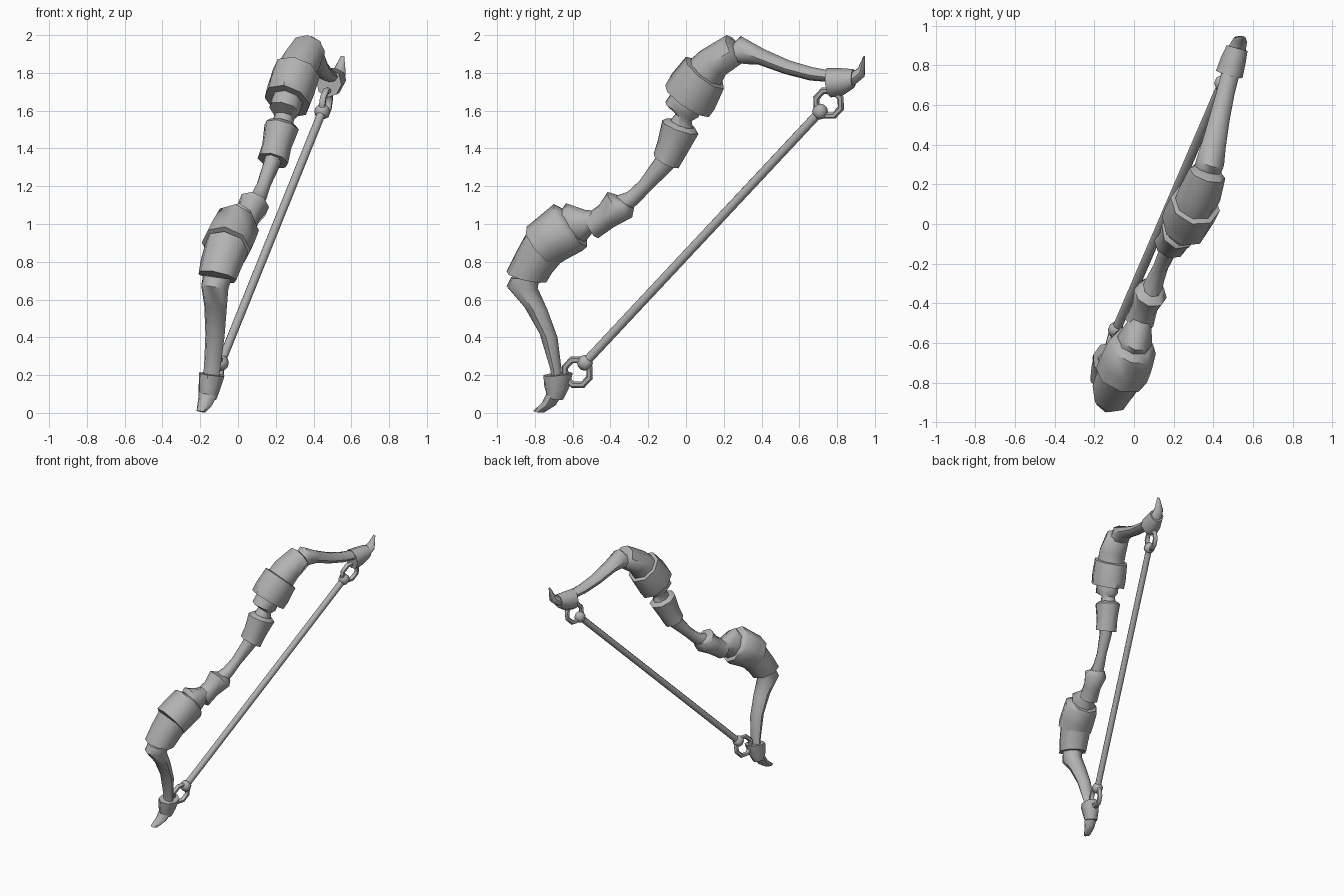
import bpy, bmesh, math
from mathutils import Vector

if "Cube" in bpy.data.objects:
    bpy.data.objects.remove(bpy.data.objects["Cube"])

grey = bpy.data.materials.new("stone grey")
grey.diffuse_color = (0.45, 0.45, 0.45, 1)
grey.use_nodes = True
grey.node_tree.nodes["Principled BSDF"].inputs["Base Color"].default_value = grey.diffuse_color

# The bow lies in one tilted plane; side-profile points are projected onto it
SLOPE_Y, SLOPE_Z, OFFSET = 0.274, 0.147, 0.017
NORMAL = Vector((1, -SLOPE_Y, -SLOPE_Z)).normalized()


def on_plane(y, z):
    return Vector((OFFSET + SLOPE_Y * y + SLOPE_Z * z, y, z))


def finish(name, bm, angle=50):
    bmesh.ops.recalc_face_normals(bm, faces=bm.faces)
    mesh = bpy.data.meshes.new(name)
    bm.to_mesh(mesh)
    bm.free()
    mesh.materials.append(grey)
    obj = bpy.data.objects.new(name, mesh)
    bpy.context.collection.objects.link(obj)
    bpy.ops.object.select_all(action='DESELECT')
    obj.select_set(True)
    bpy.context.view_layer.objects.active = obj
    bpy.ops.object.shade_smooth_by_angle(angle=math.radians(angle))


def bridge(bm, r1, r2):
    n = len(r1)
    for i in range(n):
        bm.faces.new((r1[i], r1[(i + 1) % n], r2[(i + 1) % n], r2[i]))


# Loft through rings: each is outer edge (y, z), inner edge (y, z), half width
def loft(name, rings, sides=8):
    bm = bmesh.new()
    loops = []
    for ay, az, by, bz, w in rings:
        a, b = on_plane(ay, az), on_plane(by, bz)
        mid, u = (a + b) / 2, (b - a) / 2
        loops.append([bm.verts.new(mid + u * math.cos(t) + NORMAL * w * math.sin(t))
                      for t in (math.tau * k / sides for k in range(sides))])
    for r1, r2 in zip(loops, loops[1:]):
        bridge(bm, r1, r2)
    bm.faces.new(loops[0])
    bm.faces.new(loops[-1])
    finish(name, bm)


# Lower end: claw, cap and curved limb
loft("lower_claw", [(-.74, .10, -.655, .10, .05), (-.765, .05, -.69, .04, .04),
                    (-.81, .01, -.75, .003, .025)])
loft("lower_cap", [(-.735, .09, -.65, .07, .05), (-.75, .14, -.62, .13, .06),
                   (-.755, .20, -.60, .21, .07)])
loft("lower_limb", [(-.71, .18, -.655, .18, .045), (-.72, .24, -.66, .24, .045),
                    (-.775, .42, -.68, .40, .053), (-.855, .56, -.735, .55, .062),
                    (-.95, .67, -.785, .66, .075), (-.925, .72, -.775, .72, .078)])

# Lower armour: elbow, guard, collar
loft("lower_elbow", [(-.95, .75, -.74, .69, .105), (-.90, .85, -.71, .74, .115),
                     (-.84, .96, -.66, .80, .12)])
loft("lower_guard", [(-.845, .985, -.685, .78, .135), (-.79, 1.03, -.63, .815, .135),
                     (-.70, 1.105, -.545, .86, .125), (-.64, 1.07, -.525, .88, .10)])
loft("lower_collar", [(-.67, 1.06, -.56, .90, .085), (-.635, 1.11, -.53, .91, .09),
                      (-.535, 1.075, -.49, .96, .065), (-.48, 1.07, -.44, .97, .055)])

# Grip with a cuff at both ends
loft("lower_cuff", [(-.53, 1.05, -.465, .925, .075), (-.46, 1.10, -.38, .985, .065),
                    (-.415, 1.17, -.285, 1.035, .085), (-.35, 1.145, -.275, 1.085, .06)])
loft("grip", [(-.40, 1.14, -.31, 1.06, .055), (-.31, 1.17, -.25, 1.11, .045),
              (-.245, 1.23, -.185, 1.18, .038), (-.165, 1.345, -.08, 1.28, .045),
              (-.14, 1.40, -.04, 1.33, .05)])
loft("upper_cuff", [(-.17, 1.375, -.04, 1.295, .085), (-.15, 1.44, .01, 1.38, .08),
                    (-.125, 1.55, .065, 1.475, .095), (-.10, 1.56, .05, 1.50, .075)])

# Upper armour: collar, guard, elbow
loft("upper_collar", [(-.09, 1.54, .04, 1.49, .06), (-.05, 1.59, .03, 1.545, .055),
                      (-.11, 1.645, .065, 1.565, .085), (-.08, 1.69, .08, 1.61, .085),
                      (-.05, 1.74, .11, 1.66, .085)])
loft("upper_guard", [(-.11, 1.735, .12, 1.565, .125), (-.075, 1.795, .15, 1.605, .13),
                     (0, 1.885, .20, 1.715, .13), (.03, 1.87, .18, 1.74, .10)])
loft("upper_elbow", [(0, 1.85, .17, 1.71, .105), (.08, 1.92, .21, 1.79, .11),
                     (.215, 2.0, .295, 1.85, .095), (.255, 1.965, .295, 1.86, .07)])

# Upper end: curved limb, cap and claw
loft("upper_limb", [(.25, 1.955, .285, 1.85, .07), (.29, 1.995, .34, 1.845, .072),
                    (.415, 1.925, .38, 1.845, .062), (.55, 1.865, .52, 1.795, .052),
                    (.67, 1.83, .655, 1.76, .046), (.78, 1.81, .78, 1.75, .045)])
loft("upper_cap", [(.745, 1.825, .765, 1.67, .07), (.82, 1.825, .83, 1.68, .065),
                   (.885, 1.82, .89, 1.72, .055)])
loft("upper_claw", [(.87, 1.80, .88, 1.725, .048), (.91, 1.825, .945, 1.78, .036),
                    (.94, 1.89, .948, 1.885, .01)])

# String as a thin rod with a ball at each end
low, high = on_plane(-.535, .265), on_plane(.71, 1.595)
bm = bmesh.new()
axis = (high - low).normalized()
side = axis.cross(NORMAL)
rod = [[bm.verts.new(p + (side * math.cos(t) + NORMAL * math.sin(t)) * .024)
        for t in (math.tau * k / 8 for k in range(8))] for p in (low, high)]
bridge(bm, *rod)
for r in rod:
    bm.faces.new(r)
finish("string", bm)
for name, p in (("lower_string_ball", low), ("upper_string_ball", high)):
    bm = bmesh.new()
    bmesh.ops.create_uvsphere(bm, u_segments=8, v_segments=6, radius=.042)
    bmesh.ops.translate(bm, verts=bm.verts, vec=p)
    finish(name, bm)


# Faceted rings joining the string to the caps
def link_ring(name, y, z, radius=.072, tube=.018, major=8, minor=6):
    centre = on_plane(y, z)
    e1 = Vector((SLOPE_Y, 1, 0)).normalized()
    e2 = NORMAL.cross(e1)
    bm = bmesh.new()
    loops = []
    for i in range(major):
        t = math.tau * (i + .5) / major
        out = e1 * math.cos(t) + e2 * math.sin(t)
        loops.append([bm.verts.new(centre + out * (radius + tube * math.cos(s))
                                   + NORMAL * tube * math.sin(s))
                      for s in (math.tau * k / minor for k in range(minor))])
    for i in range(major):
        bridge(bm, loops[i], loops[(i + 1) % major])
    finish(name, bm, 61)


link_ring("lower_ring", -.575, .215)
link_ring("upper_ring", .755, 1.64)
